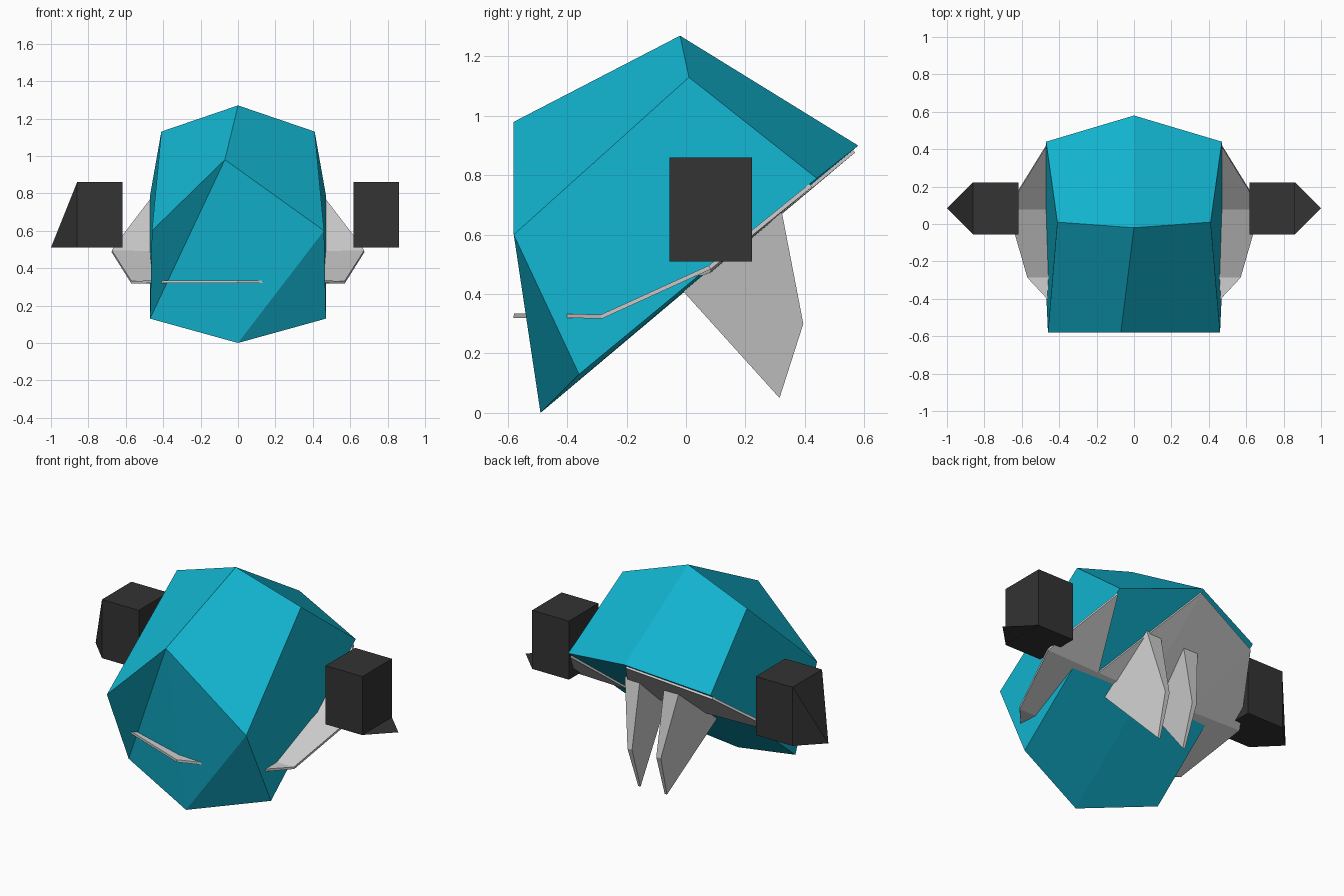
import bpy, bmesh

cube = bpy.data.objects.get("Cube")
if cube:
    bpy.data.objects.remove(cube, do_unlink=True)


def material(name, rgb):
    m = bpy.data.materials.new(name)
    m.use_nodes = True
    color = (*rgb, 1)
    m.diffuse_color = color
    m.node_tree.nodes["Principled BSDF"].inputs["Base Color"].default_value = color
    return m


teal = material("teal", (0.006, 0.45, 0.62))
grey = material("light grey", (0.62, 0.62, 0.62))
dark = material("charcoal", (0.033, 0.033, 0.033))


def build(name, points, faces, mat):
    """Make a flat-shaded object from named points; an empty face list makes a hull."""
    bm = bmesh.new()
    v = {k: bm.verts.new(p) for k, p in points.items()}
    for f in faces:
        bm.faces.new([v[k] for k in f.split()])
    if not faces:
        bmesh.ops.convex_hull(bm, input=bm.verts[:])
        bmesh.ops.dissolve_limit(bm, angle_limit=0.02, verts=bm.verts[:], edges=bm.edges[:])
    bmesh.ops.recalc_face_normals(bm, faces=bm.faces[:])
    mesh = bpy.data.meshes.new(name)
    bm.to_mesh(mesh)
    bm.free()
    mesh.materials.append(mat)
    obj = bpy.data.objects.new(name, mesh)
    bpy.context.collection.objects.link(obj)
    return obj


def mirrored(middle, side):
    """Add L (+x) and R (-x) copies of the side points to the middle points."""
    points = dict(middle)
    for k, (x, y, z) in side.items():
        points["L" + k] = (x, y, z)
        points["R" + k] = (-x, y, z)
    return points


# Faceted shell
shell_points = mirrored(
    {"top": (0, -0.02, 1.27), "brow": (-0.07, -0.58, 0.98),
     "chin": (0, -0.49, 0), "tail": (0, 0.58, 0.9)},
    {"ridge": (0.41, 0.01, 1.13), "cheek": (0.46, -0.58, 0.6),
     "jaw": (0.47, -0.36, 0.13), "back": (0.47, 0.44, 0.79)})
shell_faces = ["brow Lcheek chin", "brow chin Rjaw", "brow Rjaw Rcheek", "Lcheek Ljaw chin"]
for s in "LR":
    shell_faces += [f.replace("*", s) for f in (
        "top brow *cheek *ridge", "top *ridge *back tail",
        "*ridge *cheek *jaw *back", "chin *jaw *back tail")]
build("shell", shell_points, shell_faces, teal)

# Bent plate cutting through the shell, its rear half lying along the underside
plate_points = mirrored(
    {"tip": (0, -0.58, 0.327), "mid": (0, 0.08, 0.475), "tail": (0, 0.565, 0.882)},
    {"lip": (0.46, -0.405, 0.327), "corner": (0.57, -0.285, 0.324),
     "wing": (0.675, 0.08, 0.49), "rear": (0.61, 0.19, 0.58),
     "back": (0.468, 0.42, 0.766), "inner": (0.32, 0.08, 0.481)})
plate = build("bent_plate", plate_points, [
    "tip Llip Lcorner Rcorner Rlip",
    "Lcorner Lwing Linner mid Rinner Rwing Rcorner",
    "Lwing Lrear Lback Linner", "Rwing Rrear Rback Rinner",
    "Rinner Rback tail mid", "Linner mid tail"], grey)
solid = plate.modifiers.new("thickness", "SOLIDIFY")
solid.thickness = 0.014
solid.offset = 0

# Pair of fangs hanging from the underside
for side, s in (("left", 1), ("right", -1)):
    build(side + "_fang", {
        "front_out": (0.2 * s, -0.01, 0.41), "front_in": (0.13 * s, 0, 0.42),
        "top_out": (0.18 * s, 0.32, 0.69), "top_in": (0.08 * s, 0.32, 0.69),
        "heel_out": (0.11 * s, 0.395, 0.3), "heel_in": (0.08 * s, 0.395, 0.3),
        "point_out": (0.095 * s, 0.315, 0.05), "point_in": (0.08 * s, 0.315, 0.05)}, [
        "front_out top_out heel_out point_out", "front_in top_in heel_in point_in",
        "front_out front_in top_in top_out", "top_out top_in heel_in heel_out",
        "heel_out heel_in point_in point_out", "point_out point_in front_in front_out"], grey)

# Side blocks: one has a full wedge on its outer end, the other a flat flap
for side, s in (("left", 1), ("right", -1)):
    corners = {(x, y, z): (x * s, y, z)
               for x in (0.617, 0.86) for y in (-0.055, 0.223) for z in (0.51, 0.86)}
    if s < 0:
        corners["tip"] = (-1, 0.085, 0.51)
    build(side + "_block", corners, [], dark)
build("left_flap", {"a": (0.86, -0.055, 0.511), "b": (1, 0.085, 0.511),
                    "c": (0.86, 0.223, 0.511)}, ["a b c"], dark)
